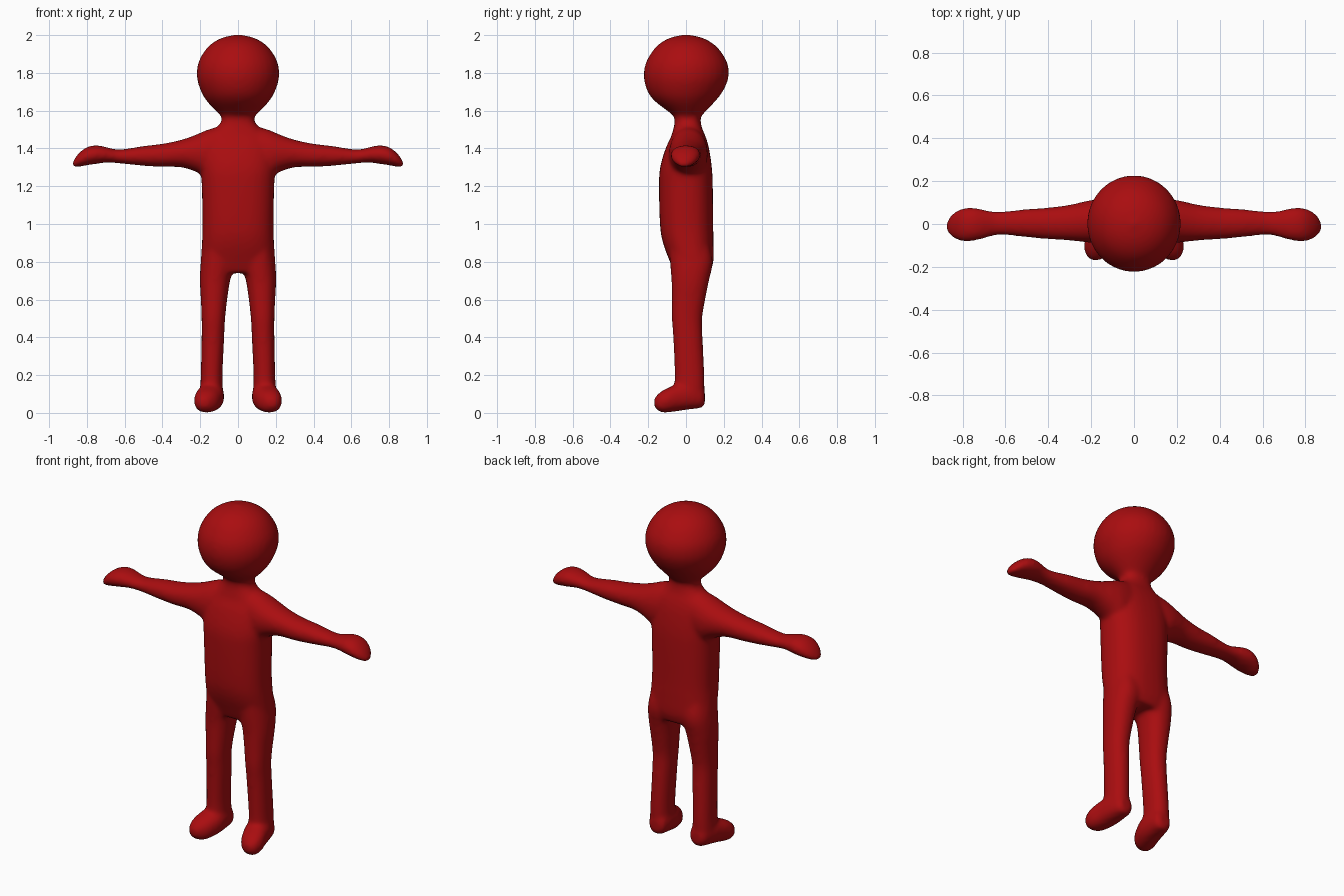
import bpy, bmesh, math
from mathutils import Vector

red = bpy.data.materials.new("deep red")
red.diffuse_color = (0.4, 0.004, 0.005, 1)


def spline(rows, steps=4):
    """Catmull-Rom interpolation between section rows."""
    out = []
    for i in range(len(rows) - 1):
        p = [rows[max(0, min(len(rows) - 1, i + k))] for k in (-1, 0, 1, 2)]
        for s in range(steps):
            t = s / steps
            out.append([0.5 * (2 * b + (c - a) * t + (2 * a - 5 * b + 4 * c - d) * t * t
                               + (3 * b - a - 3 * c + d) * t ** 3) for a, b, c, d in zip(*p)])
    return out + [list(rows[-1])]


def loft(bm, rows, axis, power=2.0, side=1, n=32):
    """Closed tube; row = position along axis, then (min, max) of both other axes."""
    rings = []
    for pos, a0, a1, b0, b1 in spline(rows):
        ring = []
        for k in range(n):
            t = 2 * math.pi * k / n
            c, s = math.cos(t), math.sin(t)
            u = (a0 + a1) / 2 + (a1 - a0) / 2 * math.copysign(abs(c) ** (2 / power), c)
            v = (b0 + b1) / 2 + (b1 - b0) / 2 * math.copysign(abs(s) ** (2 / power), s)
            p = {"z": (u, v, pos), "x": (pos, u, v), "y": (u, pos, v)}[axis]
            ring.append(bm.verts.new((p[0] * side, p[1], p[2])))
        rings.append(ring)
    faces = [bm.faces.new(rings[0]), bm.faces.new(rings[-1])]
    for r, q in zip(rings, rings[1:]):
        faces += [bm.faces.new((r[k], r[(k + 1) % n], q[(k + 1) % n], q[k])) for k in range(n)]
    bmesh.ops.recalc_face_normals(bm, faces=faces)


def sym(z, w, y0, y1):
    return (z, -w, w, y0, y1)


bm = bmesh.new()

# torso and neck
loft(bm, [sym(0.74, .175, -.06, .125), sym(0.80, .196, -.085, .145), sym(0.90, .191, -.122, .146),
          sym(1.00, .188, -.138, .144), sym(1.20, .192, -.143, .142), sym(1.30, .198, -.137, .137),
          sym(1.40, .195, -.108, .122), sym(1.46, .175, -.08, .105), sym(1.50, .125, -.068, .088),
          sym(1.54, .09, -.06, .078), sym(1.58, .092, -.065, .08), sym(1.66, .12, -.10, .10)],
     "z", 2.4)

# head
loft(bm, [sym(1.56, .075, -.05, .07), sym(1.60, .118, -.10, .108), sym(1.65, .165, -.165, .155),
          sym(1.70, .195, -.203, .194), sym(1.77, .217, -.223, .224), sym(1.84, .214, -.217, .223),
          sym(1.90, .188, -.188, .194), sym(1.95, .146, -.146, .15), sym(1.985, .086, -.086, .088),
          sym(2.003, .01, -.01, .01)], "z")

for side in (-1, 1):
    # leg
    loft(bm, [(0.05, .085, .185, -.02, .095), (0.10, .08, .20, -.06, .098),
              (0.20, .082, .197, -.06, .098), (0.40, .073, .193, -.068, .088),
              (0.50, .068, .193, -.076, .086), (0.60, .057, .197, -.076, .102),
              (0.70, .042, .202, -.077, .122), (0.80, .02, .197, -.085, .142),
              (0.90, .04, .18, -.09, .12)], "z", 2.2, side)
    # foot, running from heel to toe
    loft(bm, [(.10, .11, .165, .05, .11), (.085, .085, .185, .027, .14), (.03, .075, .205, .02, .16),
              (-.04, .075, .22, .01, .155), (-.09, .09, .232, .003, .135),
              (-.13, .11, .23, .002, .115), (-.158, .14, .215, .02, .09),
              (-.17, .165, .195, .04, .07)], "y", 2.3, side)
    # arm and hand
    loft(bm, [(.08, -.085, .11, 1.24, 1.52), (.16, -.09, .115, 1.24, 1.50),
              (.22, -.086, .108, 1.275, 1.474), (.30, -.077, .09, 1.30, 1.446),
              (.40, -.071, .077, 1.302, 1.425), (.50, -.062, .07, 1.308, 1.413),
              (.60, -.052, .06, 1.318, 1.397), (.65, -.054, .058, 1.323, 1.396),
              (.70, -.068, .067, 1.325, 1.408), (.75, -.079, .077, 1.318, 1.417),
              (.80, -.081, .073, 1.311, 1.407), (.845, -.064, .05, 1.302, 1.373),
              (.872, -.038, .015, 1.30, 1.334), (.878, -.02, 0, 1.305, 1.32)], "x", 2.1, side)

mesh = bpy.data.meshes.new("body")
bm.to_mesh(mesh)
bm.free()
mesh.materials.append(red)
body = bpy.data.objects.new("body", mesh)
bpy.context.collection.objects.link(body)

# fuse the parts into one soft skin
fuse = body.modifiers.new("fuse", "REMESH")
fuse.mode = "VOXEL"
fuse.voxel_size = 0.011
fuse.use_smooth_shade = True
soft = body.modifiers.new("soften", "SMOOTH")
soft.factor = 0.5
soft.iterations = 12
